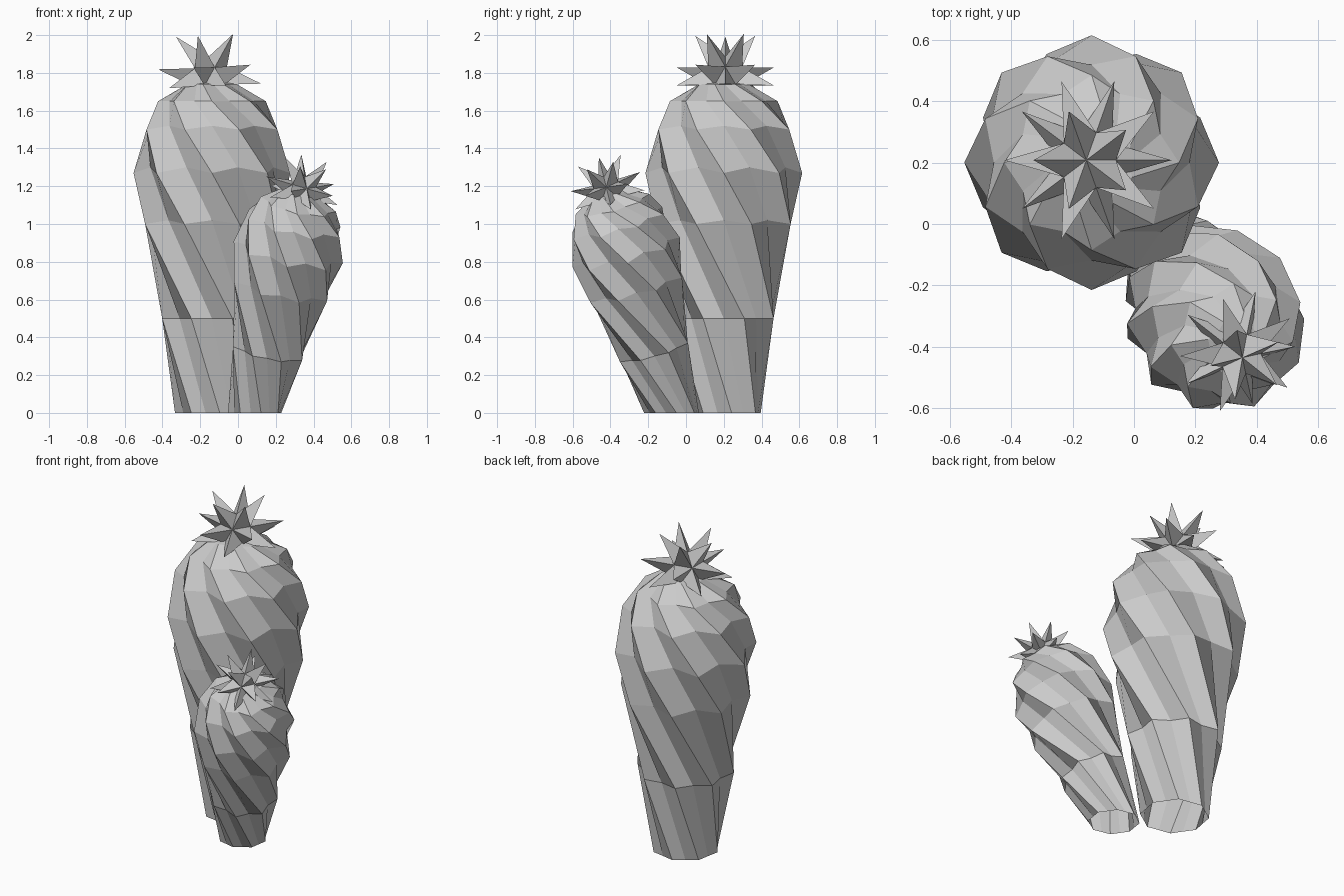
import bpy, bmesh
from math import radians, sin, cos, pi
from mathutils import Vector, Matrix

cube = bpy.data.objects.get("Cube")
if cube:
    bpy.data.objects.remove(cube, do_unlink=True)

GREY = (0.6, 0.6, 0.6, 1.0)
mat = bpy.data.materials.new("plain grey")
mat.use_nodes = True
mat.diffuse_color = GREY
mat.node_tree.nodes["Principled BSDF"].inputs["Base Color"].default_value = GREY

RIBS = 8
# Body rings: height, rib radius, valley ratio, twist in degrees, valley rise
RINGS = [
    (0.0, 0.20, 0.92, 102, 0),
    (0.5, 0.285, 0.85, 67.5, 0),
    (1.0, 0.383, 0.85, 22.5, 0.02),
    (1.27, 0.415, 0.85, 0, 0.03),
    (1.5, 0.375, 0.85, -22.5, 0.02),
    (1.65, 0.285, 0.85, -45, 0),
    (1.74, 0.14, 0.85, -65, 0),
]
TOP_HEIGHT = 1.76
FLOWER_CORE, FLOWER_TIP = 0.105, 0.275


def finish(bm, name):
    mesh = bpy.data.meshes.new(name)
    bm.to_mesh(mesh)
    bm.free()
    mesh.materials.append(mat)
    obj = bpy.data.objects.new(name, mesh)
    bpy.context.collection.objects.link(obj)


def leaning(point, direction, scale):
    """Placement at a point, with z turned to the direction."""
    turn = Vector((0, 0, 1)).rotation_difference(Vector(direction))
    return Matrix.Translation(point) @ turn.to_matrix().to_4x4() @ Matrix.Scale(scale, 4)


def body(name, base, direction, scale):
    """Twisted, ribbed shell, open below, its foot cut level with the ground."""
    place = leaning(base, direction, scale)
    axis = Vector(direction)
    bm = bmesh.new()
    loops = []
    for height, radius, ratio, twist, rise in RINGS:
        loop = []
        for i in range(RIBS * 2):
            a = radians(twist) + i * pi / RIBS
            valley = i % 2
            r = radius * (ratio if valley else 1)
            co = place @ Vector((r * cos(a), r * sin(a), height + rise * valley))
            if height == 0:
                co -= axis * (co.z / axis.z)
            loop.append(bm.verts.new(co))
        loops.append(loop)
    n = RIBS * 2
    for low, high in zip(loops, loops[1:]):
        for i in range(n):
            j = (i + 1) % n
            bm.faces.new((low[i], low[j], high[j], high[i]))
    apex = bm.verts.new(place @ Vector((0, 0, TOP_HEIGHT)))
    for i in range(n):
        bm.faces.new((loops[-1][i], loops[-1][(i + 1) % n], apex))
    finish(bm, name)


def flower(name, centre, direction, scale):
    """Spiky flower: every face of an icosahedron drawn out to a point."""
    bm = bmesh.new()
    bmesh.ops.create_icosphere(bm, subdivisions=1, radius=FLOWER_CORE)
    tips = bmesh.ops.poke(bm, faces=bm.faces[:])["verts"]
    for v in tips:
        v.co = v.co.normalized() * FLOWER_TIP
    bm.transform(leaning(centre, direction, scale))
    finish(bm, name)


SMALL_LEAN = (0.245, -0.33, 1.17)
body("large_cactus_body", (-0.138, 0.2, 0), (0, 0, 1), 1.0)
flower("large_cactus_flower", (-0.15, 0.208, 1.781), (-0.05, 0, 1), 1.0)
body("small_cactus_body", (0.088, -0.077, 0), SMALL_LEAN, 0.71)
flower("small_cactus_flower", (0.338, -0.415, 1.176), SMALL_LEAN, 0.74)
